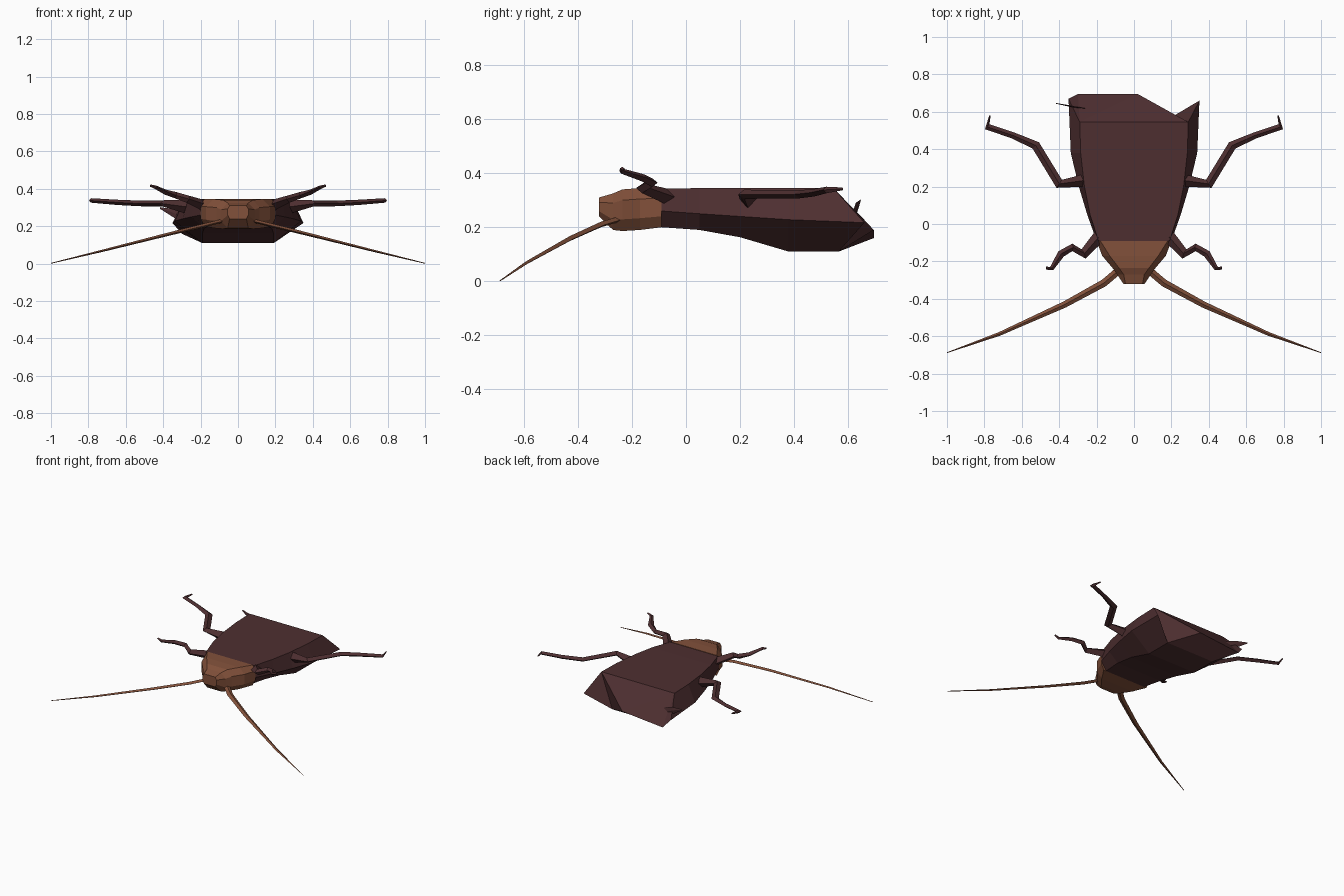
import bpy
from mathutils import Vector

if "Cube" in bpy.data.objects:
    bpy.data.objects.remove(bpy.data.objects["Cube"])


def material(name, colour):
    m = bpy.data.materials.new(name)
    m.diffuse_color = (*colour, 1)
    m.use_nodes = True
    m.node_tree.nodes["Principled BSDF"].inputs["Base Color"].default_value = m.diffuse_color
    return m


DARK = material("dark maroon", (0.076, 0.028, 0.030))
TAN = material("chestnut brown", (0.225, 0.082, 0.043))


def build(name, verts, faces, mat):
    me = bpy.data.meshes.new(name)
    me.from_pydata([tuple(v) for v in verts], [], faces)
    me.materials.append(mat)
    ob = bpy.data.objects.new(name, me)
    bpy.context.collection.objects.link(ob)
    # make face directions consistent
    bpy.context.view_layer.objects.active = ob
    ob.select_set(True)
    bpy.ops.object.mode_set(mode='EDIT')
    bpy.ops.mesh.select_all(action='SELECT')
    bpy.ops.mesh.normals_make_consistent(inside=False)
    bpy.ops.object.mode_set(mode='OBJECT')
    ob.select_set(False)
    return ob


def bridge(rings, n):
    return [(r * n + i, r * n + (i + 1) % n, (r + 1) * n + (i + 1) % n, (r + 1) * n + i)
            for r in range(rings - 1) for i in range(n)]


def limb(name, points, mat, mirror=True):
    """Four-sided tube; each point is x, y, z, half width, half height."""
    for side in ((1, -1) if mirror else (1,)):
        ps = [Vector((p[0] * side, p[1], p[2])) for p in points]
        verts = []
        for i, p in enumerate(ps):
            d = ps[min(i + 1, len(ps) - 1)] - ps[max(i - 1, 0)]
            across = d.cross(Vector((0, 0, 1))).normalized()
            up = across.cross(d).normalized()
            w, h = points[i][3:]
            verts += [p + across * w, p + up * h, p - across * w, p - up * h]
        last = len(verts) - 4
        faces = bridge(len(ps), 4) + [(0, 1, 2, 3), tuple(range(last, last + 4))]
        build(("right_" if side > 0 else "left_") + name, verts, faces, mat)


# Body: six-sided rings with a flat back, side ridge and flat belly
# y, top half width, top z, ridge half width, ridge z, belly half width, belly z
body = [(-0.09, 0.19, 0.342, 0.20, 0.26, 0.16, 0.20),
        (0.05, 0.235, 0.345, 0.25, 0.25, 0.18, 0.19),
        (0.20, 0.265, 0.345, 0.295, 0.24, 0.19, 0.163),
        (0.38, 0.285, 0.345, 0.338, 0.228, 0.19, 0.11)]
verts = []
for y, tw, tz, mw, mz, bw, bz in body:
    verts += [(tw, y, tz), (mw, y, mz), (bw, y, bz), (-bw, y, bz), (-mw, y, mz), (-tw, y, tz)]
verts += [(0.29, 0.545, 0.345), (0.35, 0.66, 0.217), (0.19, 0.565, 0.11),
          (-0.19, 0.565, 0.11), (-0.35, 0.67, 0.217), (-0.29, 0.545, 0.345)]
faces = bridge(5, 6) + [(0, 1, 2, 3, 4, 5)]
# Ragged tail: sloping flap on one side, notch on the other
TR, MR, BR, BL, ML, TL = range(24, 30)
P1, P2 = 30, 31
verts += [(-0.30, 0.695, 0.16), (0.02, 0.695, 0.19)]
faces += [(TL, TR, P2), (TL, P2, P1), (TL, P1, ML), (TR, MR, BR),
          (TR, BR, P2), (P2, BR, BL), (P2, BL, P1), (ML, P1, BL)]
build("body", verts, faces, DARK)

# Head: eight-sided rings narrowing to the mouth
# y, half width, inner half width, bottom z, top z
head = [(-0.322, 0.055, 0.045, 0.24, 0.31),
        (-0.27, 0.09, 0.055, 0.19, 0.325),
        (-0.235, 0.115, 0.08, 0.186, 0.34),
        (-0.17, 0.17, 0.13, 0.19, 0.345),
        (-0.09, 0.20, 0.18, 0.20, 0.345)]
verts = []
for y, w, iw, b, t in head:
    lo, hi = b + (t - b) * 0.28, b + (t - b) * 0.74
    verts += [(iw, y, t), (w, y, hi), (w, y, lo), (iw, y, b),
              (-iw, y, b), (-w, y, lo), (-w, y, hi), (-iw, y, t)]
build("head", verts, bridge(5, 8) + [tuple(range(8)), tuple(range(32, 40))], TAN)

# Antennae
limb("antenna", [(0.06, -0.23, 0.235, 0.02, 0.010), (0.16, -0.315, 0.21, 0.02, 0.010),
                 (0.37, -0.43, 0.158, 0.017, 0.009), (0.72, -0.588, 0.07, 0.010, 0.006),
                 (1.0, -0.688, 0.002, 0.002, 0.002)], TAN)

# Front legs
limb("front_leg", [(0.18, -0.06, 0.31, 0.035, 0.03), (0.27, -0.16, 0.345, 0.027, 0.02),
                   (0.33, -0.125, 0.365, 0.02, 0.017), (0.39, -0.16, 0.383, 0.02, 0.014),
                   (0.44, -0.238, 0.408, 0.012, 0.010), (0.47, -0.236, 0.418, 0.008, 0.006)], DARK)

# Middle legs
limb("middle_leg", [(0.25, 0.235, 0.30, 0.035, 0.04), (0.40, 0.215, 0.322, 0.026, 0.017),
                    (0.525, 0.42, 0.322, 0.024, 0.015), (0.65, 0.475, 0.328, 0.017, 0.014),
                    (0.785, 0.52, 0.338, 0.018, 0.012), (0.77, 0.58, 0.342, 0.004, 0.005)], DARK)

# Broken hind leg stub
limb("hind_leg_stub", [(-0.27, 0.62, 0.235, 0.004, 0.03), (-0.34, 0.63, 0.27, 0.004, 0.022),
                       (-0.417, 0.645, 0.298, 0.002, 0.004)], DARK, mirror=False)
